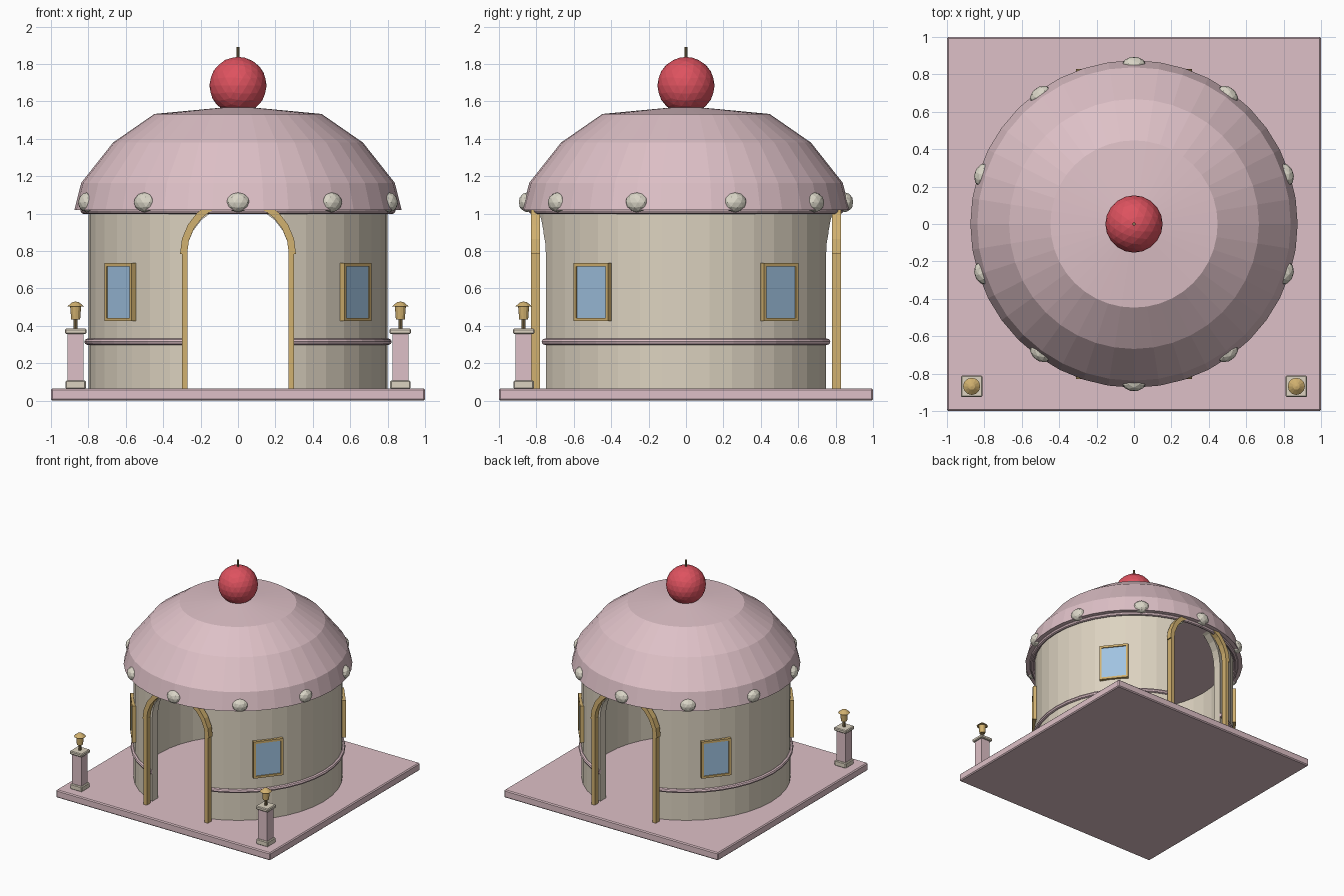
import bpy, bmesh, math
from mathutils import Matrix, Vector

if "Cube" in bpy.data.objects:
    bpy.data.objects.remove(bpy.data.objects["Cube"], do_unlink=True)


def material(name, rgb):
    m = bpy.data.materials.new(name)
    m.use_nodes = True
    m.diffuse_color = (*rgb, 1)
    m.node_tree.nodes["Principled BSDF"].inputs["Base Color"].default_value = (*rgb, 1)
    return m


PINK = material("soft pink", (0.73, 0.53, 0.57))
CREAM = material("warm cream", (0.72, 0.65, 0.53))
PEARL = material("pearl white", (0.70, 0.67, 0.57))
GOLD = material("gold", (0.64, 0.44, 0.16))
GLASS = material("sky blue glass", (0.35, 0.54, 0.75))
RED = material("cherry red", (0.73, 0.085, 0.115))
STEM = material("stem brown", (0.25, 0.18, 0.08))


def finish(name, bm, mat):
    bmesh.ops.recalc_face_normals(bm, faces=bm.faces)
    mesh = bpy.data.meshes.new(name)
    bm.to_mesh(mesh)
    bm.free()
    if mat:
        mesh.materials.append(mat)
    ob = bpy.data.objects.new(name, mesh)
    bpy.context.collection.objects.link(ob)
    return ob


def box(name, size, loc, mat, turn=0.0, bevel=0.0):
    bm = bmesh.new()
    bmesh.ops.create_cube(bm, size=1, matrix=Matrix.Diagonal((*size, 1)))
    if bevel:
        bmesh.ops.bevel(bm, geom=bm.edges[:], offset=bevel, segments=1, affect='EDGES')
    bm.transform(Matrix.Translation(loc) @ Matrix.Rotation(turn, 4, 'Z'))
    return finish(name, bm, mat)


def lathe(name, profile, mat, steps=40, loc=(0, 0, 0), closed=False):
    """Spin (radius, height) points around z; closed joins the profile ends."""
    bm = bmesh.new()
    verts = [bm.verts.new((r, 0, z)) for r, z in profile]
    pairs = list(zip(verts, verts[1:])) + ([(verts[-1], verts[0])] if closed else [])
    edges = [bm.edges.new(p) for p in pairs]
    bmesh.ops.spin(bm, geom=verts + edges, cent=(0, 0, 0), axis=(0, 0, 1),
                   angle=math.tau, steps=steps, use_duplicate=False)
    bmesh.ops.remove_doubles(bm, verts=bm.verts, dist=0.0005)
    bm.transform(Matrix.Translation(loc))
    return finish(name, bm, mat)


def ring(name, radius, z, thick, mat):
    pts = [(radius + thick * math.cos(k * math.tau / 8), z + thick * math.sin(k * math.tau / 8))
           for k in range(8)]
    return lathe(name, pts, mat, closed=True)


def ball(name, scale, loc, mat, detail, turn=0.0):
    bm = bmesh.new()
    bmesh.ops.create_icosphere(bm, subdivisions=detail, radius=1)
    bm.transform(Matrix.Translation(loc) @ Matrix.Rotation(turn, 4, 'Z')
                 @ Matrix.Diagonal((*scale, 1)))
    return finish(name, bm, mat)


def arch_points(radius, spring, bottom, steps=12):
    arc = [(radius * math.cos(k * math.pi / steps), spring + radius * math.sin(k * math.pi / steps))
           for k in range(steps + 1)]
    return [(radius, bottom)] + arc + [(-radius, bottom)]


def extrude_y(name, outline, y0, y1, mat):
    bm = bmesh.new()
    face = bm.faces.new([bm.verts.new((x, y0, z)) for x, z in outline])
    new = bmesh.ops.extrude_face_region(bm, geom=[face])["geom"]
    bmesh.ops.translate(bm, vec=(0, y1 - y0, 0),
                        verts=[v for v in new if isinstance(v, bmesh.types.BMVert)])
    return finish(name, bm, mat)


def cut(ob, cutter):
    mod = ob.modifiers.new("doorway", 'BOOLEAN')
    mod.operation = 'DIFFERENCE'
    mod.solver = 'EXACT'
    mod.object = cutter
    bpy.context.view_layer.objects.active = ob
    bpy.ops.object.modifier_apply(modifier=mod.name)


# Square floor
FLOOR = 0.065
box("floor_plate", (2, 2, FLOOR), (0, 0, FLOOR / 2), PINK, bevel=0.008)

# Round wall and its rail, both cut by the front and back doorways
wall = lathe("round_wall", [(0.8, FLOOR - 0.01), (0.8, 1.03), (0.73, 1.03), (0.73, FLOOR - 0.01)],
             CREAM, closed=True)
rail = ring("wall_rail", 0.805, 0.315, 0.017, PINK)
doorway = extrude_y("doorway_cutter", arch_points(0.277, 0.77, -0.1), -1.2, 1.2, None)
doorway.hide_render = True
cut(wall, doorway)
cut(rail, doorway)
bpy.data.objects.remove(doorway, do_unlink=True)

# Gold door frames: two posts and an arch, front and back
for side, y in (("front", -0.805), ("back", 0.805)):
    for hand, s in (("left", 1), ("right", -1)):
        box(f"{side}_door_post_{hand}", (0.03, 0.05, 0.73), (s * 0.285, y, FLOOR + 0.365), GOLD)
    outline = (arch_points(0.31, 0.785, 0.78)[1:-1]
               + arch_points(0.272, 0.785, 0.78)[-2:0:-1])
    extrude_y(f"{side}_door_arch", outline, y - 0.025, y + 0.025, GOLD)

# Four windows on the diagonals
for i, (sx, sy) in enumerate(((1, -1), (1, 1), (-1, 1), (-1, -1)), 1):
    ang = math.atan2(sy * 0.5, sx * 0.63)
    out = Vector((math.cos(ang), math.sin(ang), 0))
    side = Vector((-out.y, out.x, 0))
    mid = out * 0.802 + Vector((0, 0, 0.58))
    box(f"window_glass_{i}", (0.016, 0.22, 0.29), mid, GLASS, ang)
    for s in (-1, 1):
        box(f"window_{i}_upright", (0.034, 0.018, 0.31), mid + side * s * 0.109, GOLD, ang)
        box(f"window_{i}_crossbar", (0.034, 0.2, 0.018),
            mid + Vector((0, 0, s * 0.146)), GOLD, ang)

# Domed roof with flat ceiling and trim ring
lathe("dome_roof", [(0, 1.02), (0.875, 1.02), (0.838, 1.165), (0.668, 1.38),
                    (0.447, 1.533), (0, 1.575)], PINK)
ring("roof_trim", 0.825, 1.015, 0.017, PINK)

# Pearls around the rim
for k in range(10):
    a = math.radians(-90 + 36 * k)
    ball(f"rim_pearl_{k + 1}", (0.045, 0.063, 0.053),
         (0.85 * math.cos(a), 0.85 * math.sin(a), 1.06), PEARL, 2, a)

# Cherry and stem
ball("cherry", (0.153, 0.153, 0.153), (0, 0, 1.685), RED, 3)
lathe("cherry_stem", [(0, 1.8), (0.009, 1.8), (0.009, 1.89), (0, 1.89)], STEM, 8)

# Lamp pedestals at the two front corners
for hand, s in (("left", 1), ("right", -1)):
    x, y = s * 0.868, -0.868
    box(f"pedestal_foot_{hand}", (0.108, 0.108, 0.045), (x, y, 0.085), CREAM, bevel=0.006)
    box(f"pedestal_shaft_{hand}", (0.085, 0.085, 0.27), (x, y, 0.235), PINK)
    box(f"pedestal_cap_{hand}", (0.115, 0.115, 0.028), (x, y, 0.371), CREAM, bevel=0.006)
    lathe(f"lamp_stand_{hand}", [(0, 0.38), (0.011, 0.38), (0.011, 0.44), (0, 0.44)],
          STEM, 8, (x, y, 0))
    lathe(f"lamp_body_{hand}", [(0, 0.435), (0.024, 0.435), (0.03, 0.51), (0, 0.51)],
          GOLD, 12, (x, y, 0))
    lathe(f"lamp_roof_{hand}", [(0, 0.503), (0.046, 0.503), (0.018, 0.526), (0, 0.53)],
          GOLD, 12, (x, y, 0))
